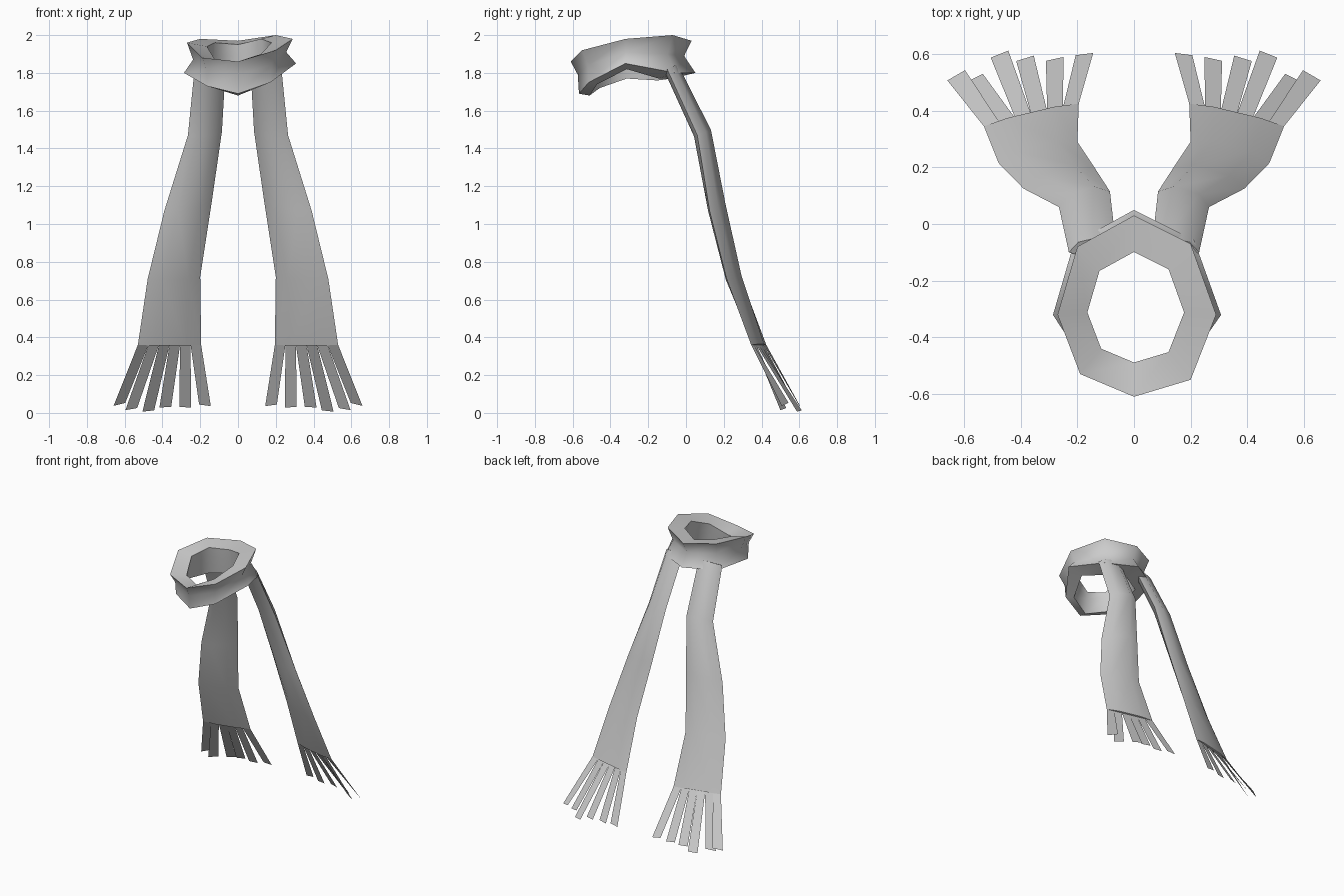
import bpy, bmesh
from mathutils import Vector as V

cube = bpy.data.objects.get("Cube")
if cube:
    bpy.data.objects.remove(cube)

grey = bpy.data.materials.new("wool grey")
grey.use_nodes = True
colour = (0.6, 0.6, 0.6, 1)
grey.diffuse_color = colour
grey.node_tree.nodes["Principled BSDF"].inputs["Base Color"].default_value = colour


def finish(name, bm, mirror=False, angle=1.4):
    bmesh.ops.recalc_face_normals(bm, faces=bm.faces)
    mesh = bpy.data.meshes.new(name)
    bm.to_mesh(mesh)
    bm.free()
    mesh.materials.append(grey)
    ob = bpy.data.objects.new(name, mesh)
    bpy.context.collection.objects.link(ob)
    if mirror:
        ob.modifiers.new("Mirror", 'MIRROR').use_mirror_merge = False
    bpy.ops.object.select_all(action='DESELECT')
    ob.select_set(True)
    bpy.context.view_layer.objects.active = ob
    bpy.ops.object.shade_smooth_by_angle(angle=angle)
    return ob


def loft(bm, rings, closed):
    """Bridge a list of equal-sized closed sections."""
    rows = [[bm.verts.new(p) for p in r] for r in rings]
    n = len(rows[0])
    for i in range(len(rows) - (0 if closed else 1)):
        a, b = rows[i], rows[(i + 1) % len(rows)]
        for j in range(n):
            k = (j + 1) % n
            bm.faces.new((a[j], a[k], b[k], b[j]))
    if not closed:
        bm.faces.new(rows[0])
        bm.faces.new(rows[-1])


# Neck wrap: eight spokes of upper rim point, crease height, lower rim height
spokes = [
    ((0.00, 0.03, 1.97), 1.89, 1.80),
    ((0.20, -0.07, 2.00), 1.90, 1.80),
    ((0.29, -0.32, 1.98), 1.91, 1.85),
    ((0.20, -0.55, 1.92), 1.84, 1.75),
    ((0.00, -0.61, 1.86), 1.79, 1.69),
    ((-0.19, -0.53, 1.88), 1.82, 1.73),
    ((-0.27, -0.32, 1.96), 1.87, 1.80),
    ((-0.20, -0.08, 1.98), 1.89, 1.79),
]
centre = V((0, -0.30, 0))


def at(p, scale, z):
    q = centre + (V(p) - centre) * scale
    return V((q.x, q.y, z))


bm = bmesh.new()
rings = []
for p, mid, low in spokes:
    front = p[1] < -0.5
    rings.append([
        at(p, 0.61, p[2] - 0.02),
        at(p, 1.0, p[2]),
        at(p, 0.88, mid),
        at(p, 0.86 if front else 1.06, low),
        at(p, 0.68, low - (0.01 if front else 0.03)),
        at(p, 0.63, mid),
    ])
loft(bm, rings, True)
finish("neck_wrap", bm, angle=1.2)

# Hanging tail: inner edge, outer edge and half thickness, from neck to hem
tail = [
    (V((0.065, -0.06, 1.84)), V((0.23, -0.10, 1.82)), 0.03),
    (V((0.085, 0.115, 1.49)), V((0.265, 0.06, 1.47)), 0.035),
    (V((0.14, 0.20, 1.11)), V((0.39, 0.125, 1.07)), 0.03),
    (V((0.20, 0.29, 0.72)), V((0.478, 0.215, 0.71)), 0.025),
    (V((0.195, 0.425, 0.36)), V((0.53, 0.345, 0.36)), 0.01),
]
bm = bmesh.new()
rings = []
for i, (a, b, t) in enumerate(tail):
    up, dn = tail[max(i - 1, 0)], tail[min(i + 1, len(tail) - 1)]
    n = (b - a).cross((dn[0] + dn[1]) - (up[0] + up[1])).normalized() * t
    rings.append([a, a.lerp(b, 0.25) + n, a.lerp(b, 0.75) + n,
                  b, a.lerp(b, 0.75) - n, a.lerp(b, 0.25) - n])
loft(bm, rings, False)
finish("hanging_tails", bm, mirror=True)

# Fringe: flat strips fanning out from the hem
tips = [(0.175, 0.60, 0.04), (0.28, 0.583, 0.03), (0.385, 0.585, 0.03),
        (0.475, 0.60, 0.01), (0.565, 0.515, 0.02), (0.628, 0.525, 0.045)]
bm = bmesh.new()
a, b, _ = tail[-1]
for i, tip in enumerate(tips):
    f = i / (len(tips) - 1)
    side = V((0.031, -0.004 - 0.014 * f, 0.004 - 0.012 * f))
    quad = [a.lerp(b, i / 6), a.lerp(b, (i + 1) / 6), V(tip) + side, V(tip) - side]
    bm.faces.new([bm.verts.new(p) for p in quad])
finish("fringe", bm, mirror=True)
